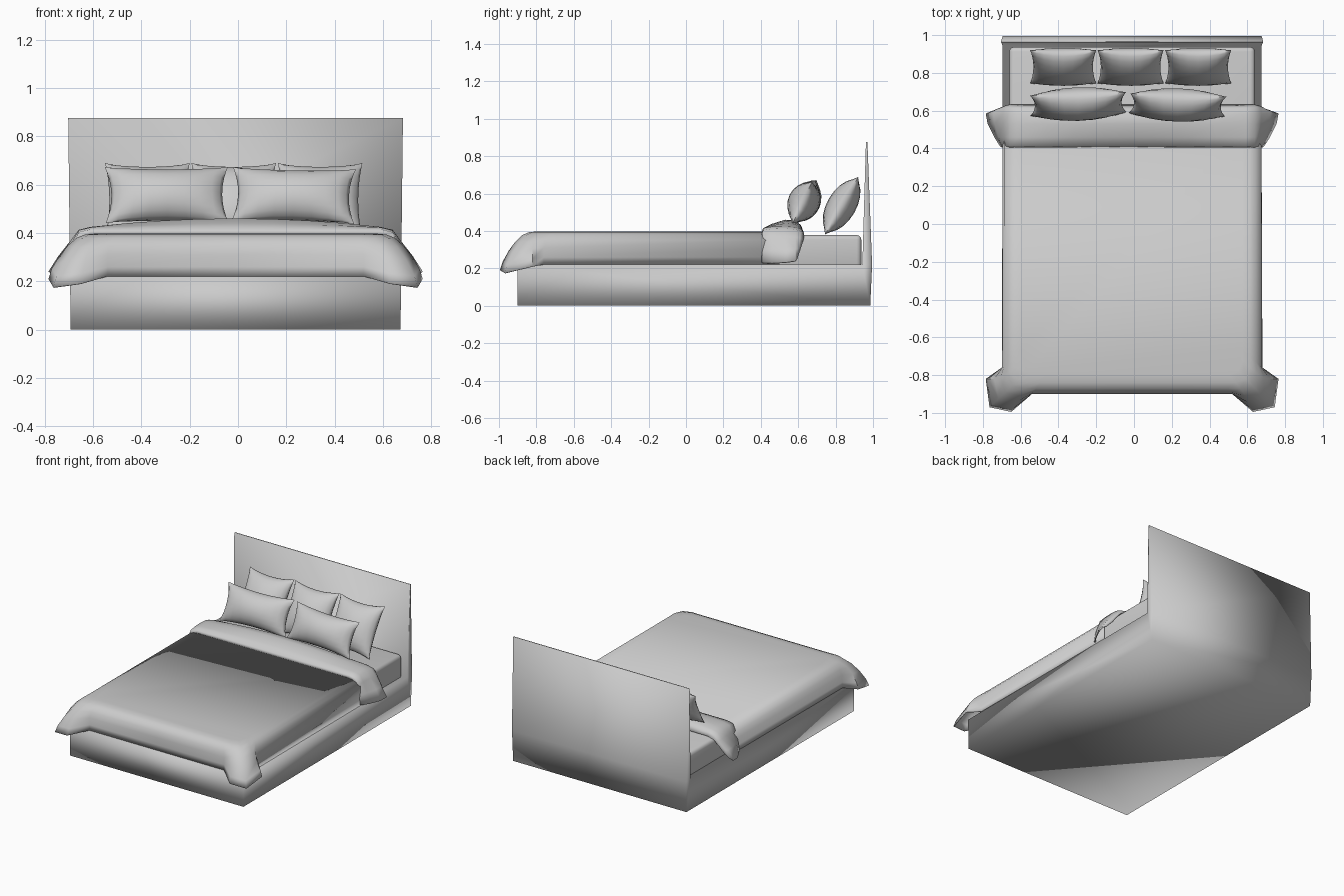
import bpy, bmesh, math
from mathutils import Euler, Vector

if "Cube" in bpy.data.objects:
    bpy.data.objects.remove(bpy.data.objects["Cube"])

CX = -0.01  # centre line of the bed


def finish(name, bm, angle=None, thickness=0):
    bm.normal_update()
    me = bpy.data.meshes.new(name)
    bm.to_mesh(me)
    bm.free()
    ob = bpy.data.objects.new(name, me)
    bpy.context.collection.objects.link(ob)
    bpy.ops.object.select_all(action='DESELECT')
    ob.select_set(True)
    bpy.context.view_layer.objects.active = ob
    if angle is None:
        bpy.ops.object.shade_smooth()
    else:
        bpy.ops.object.shade_smooth_by_angle(angle=math.radians(angle))
    if thickness:
        mod = ob.modifiers.new("cloth_thickness", 'SOLIDIFY')
        mod.thickness = thickness
        mod.offset = -1
    return ob


def loft(rows, cap=False):
    """Skin open rows of points; optionally fill the last row."""
    bm = bmesh.new()
    vs = [[bm.verts.new(p) for p in row] for row in rows]
    for a, b in zip(vs, vs[1:]):
        for i in range(len(a) - 1):
            bm.faces.new((a[i], a[i + 1], b[i + 1], b[i]))
    if cap:
        bm.faces.new(vs[-1])
    bmesh.ops.recalc_face_normals(bm, faces=bm.faces)
    if sum(f.normal.z * f.calc_area() for f in bm.faces) < 0:
        bmesh.ops.reverse_faces(bm, faces=bm.faces)
    return bm


def mirrored(half):
    """Right half (first point on the centre line) to a full left-right row."""
    return [(CX - x, y, z) for x, y, z in half[:0:-1]] + [(CX + x, y, z) for x, y, z in half]


# base and tapered headboard, one side profile extruded across
bm = bmesh.new()
side = [(-0.9, 0), (-0.9, 0.22), (0.943, 0.22), (0.962, 0.875), (0.97, 0.875), (0.995, 0.22), (0.985, 0)]
ends = []
for s in (-1, 1):
    ends.append([bm.verts.new((CX + s * (0.683 + 0.01 * z / 0.875), y, z)) for y, z in side])
for vs in ends:
    bm.faces.new((vs[0], vs[1], vs[2], vs[5], vs[6]))
    bm.faces.new(vs[2:6])
for i in range(len(side)):
    j = (i + 1) % len(side)
    bm.faces.new((ends[0][i], ends[0][j], ends[1][j], ends[1][i]))
bmesh.ops.recalc_face_normals(bm, faces=bm.faces)
finish("base_and_headboard", bm)

# mattress
bm = bmesh.new()
bmesh.ops.create_cube(bm, size=1)
for v in bm.verts:
    v.co = (CX + v.co.x * 1.3, 0.05 + v.co.y * 1.775, 0.289 + v.co.z * 0.178)
bmesh.ops.bevel(bm, geom=bm.edges[:], offset=0.025, segments=3, profile=0.5, affect='EDGES')
finish("mattress", bm, 40)

# duvet: U-shaped outlines at rising heights, front corners flaring at the hem
plain = [(0, -0.9), (0.53, -0.9), (0.6, -0.9), (0.66, -0.88), (0.685, -0.82), (0.685, -0.76), (0.685, 0.5)]
flared = [(0, -0.9), (0.53, -0.9), (0.64, -0.995), (0.755, -0.97), (0.775, -0.82), (0.69, -0.76), (0.685, 0.5)]
drop = [0, 0, 0.03, 0.045, 0.01, 0, 0]
rows = []
for z, inset, f in [(0.22, 0, 1), (0.26, 0, 0.85), (0.31, 0, 0.5), (0.35, 0.008, 0.2),
                    (0.38, 0.03, 0.04), (0.393, 0.06, 0), (0.397, 0.1, 0)]:
    half = []
    for (px, py), (fx, fy), d in zip(plain, flared, drop):
        x, y = px + (fx - px) * f, py + (fy - py) * f
        x *= 1 - inset / 0.685
        y += inset * (1 if y < 0 else 0)
        half.append((x, y, z - d * f))
    rows.append(mirrored(half))
finish("duvet", loft(rows, cap=True), 50, 0.006)

# folded-back band of the duvet: y, top height, centre bulge, hem half width, hem height
rows = []
for y, top, bulge, w, hem in [(0.405, 0.395, 0, 0.69, 0.23), (0.412, 0.415, 0, 0.70, 0.228),
                              (0.46, 0.423, 0.015, 0.73, 0.228), (0.53, 0.425, 0.035, 0.765, 0.232),
                              (0.585, 0.42, 0.035, 0.775, 0.24), (0.615, 0.41, 0.02, 0.75, 0.25),
                              (0.632, 0.385, 0, 0.70, 0.30)]:
    half = [(x, y, top + bulge * (1 - (x / 0.6) ** 2)) for x in (0, 0.15, 0.3, 0.45, 0.6)]
    half += [(0.65, y, top - 0.012)]
    half += [(0.655 + (w - 0.655) * t + 0.03 * t * (1 - t), y - 0.02 * t * (y > 0.6),
              top - 0.02 + (hem - top + 0.02) * t) for t in (0.2, 0.6, 1)]
    rows.append(mirrored(half))
finish("duvet_fold", loft(rows), 60, 0.008)


# pillows: two bulged sheets joined at the seam, with pinched corners
def pillow(name, centre, w, h, t, tilt, roll=0, turn=0, n=10):
    bm = bmesh.new()
    rot = Euler((math.radians(-tilt), math.radians(roll), math.radians(turn))).to_matrix()
    for s in (-1, 1):
        grid = []
        for i in range(n + 1):
            u = math.sin(math.pi / 2 * (2 * i / n - 1))
            row = []
            for j in range(n + 1):
                v = math.sin(math.pi / 2 * (2 * j / n - 1))
                puff = max(0, (1 - u * u) * (1 - v * v)) ** 0.55
                p = Vector((w * u * (1 - 0.10 * (1 - v * v)), s * t * puff,
                            h * v * (1 - 0.13 * (1 - u * u))))
                row.append(bm.verts.new(rot @ p + Vector(centre)))
            grid.append(row)
        for a, b in zip(grid, grid[1:]):
            for j in range(n):
                bm.faces.new((a[j], b[j], b[j + 1], a[j + 1]))
    bmesh.ops.remove_doubles(bm, verts=bm.verts, dist=0.0005)
    bmesh.ops.recalc_face_normals(bm, faces=bm.faces)
    finish(name, bm, 60)


pillow("front_pillow_left", (-0.295, 0.635, 0.557), 0.255, 0.128, 0.085, 25, 0, 2)
pillow("front_pillow_right", (0.23, 0.63, 0.555), 0.255, 0.125, 0.085, 25, 1, -2)
for name, x in (("left", -0.375), ("middle", -0.018), ("right", 0.34)):
    pillow("back_pillow_" + name, (x, 0.832, 0.535), 0.175, 0.178, 0.078, 30)
